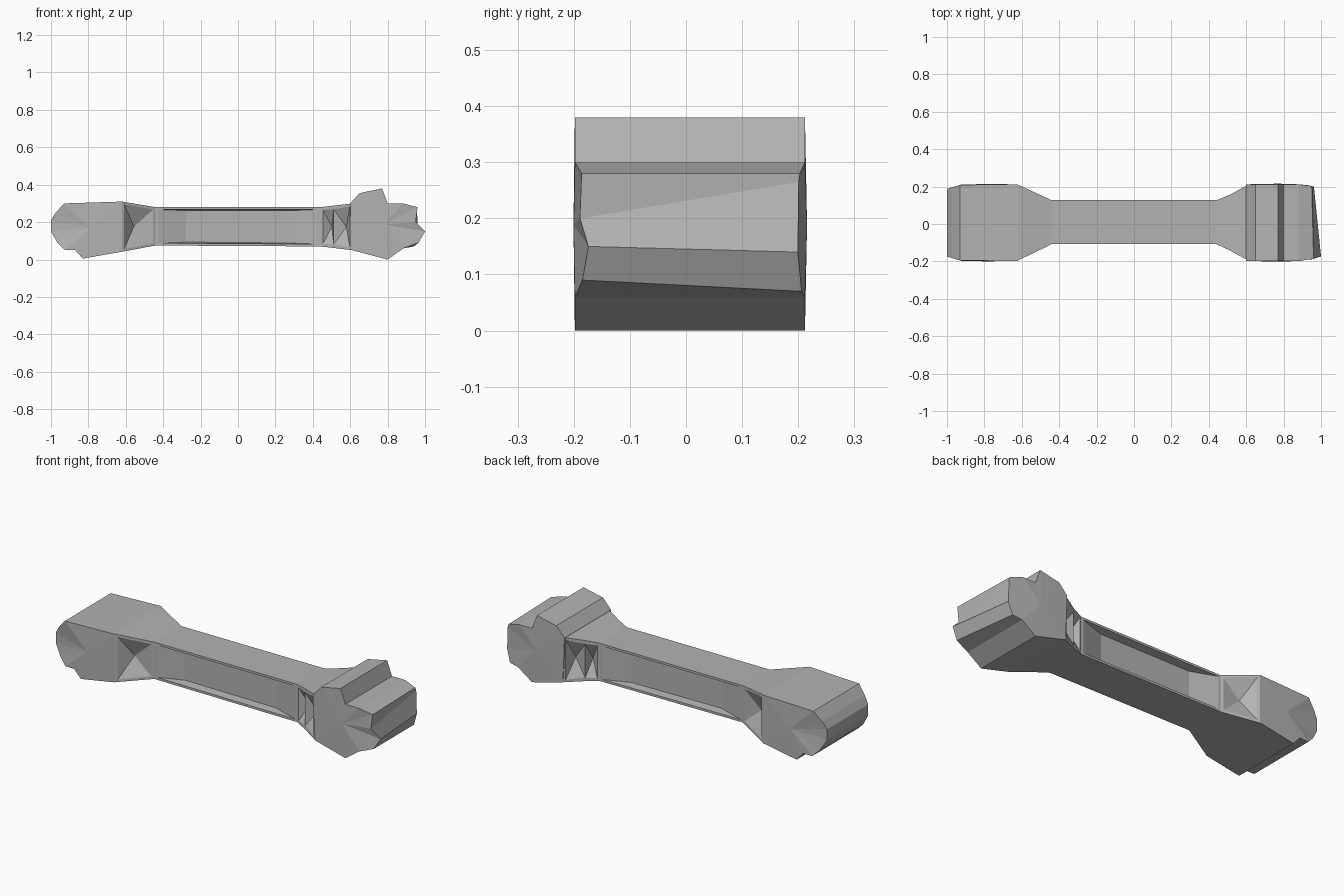
import bpy, bmesh
from mathutils import Vector

cube = bpy.data.objects.get("Cube")
if cube:
    bpy.data.objects.remove(cube, do_unlink=True)

GREY = (0.45, 0.45, 0.45, 1)
metal = bpy.data.materials.new("plain_grey")
metal.use_nodes = True
metal.diffuse_color = GREY
metal.node_tree.nodes["Principled BSDF"].inputs["Base Color"].default_value = GREY


def finish(bm, name):
    bmesh.ops.recalc_face_normals(bm, faces=bm.faces)
    mesh = bpy.data.meshes.new(name)
    bm.to_mesh(mesh)
    bm.free()
    mesh.materials.append(metal)
    obj = bpy.data.objects.new(name, mesh)
    bpy.context.collection.objects.link(obj)
    return obj


def side_y(x, front):
    """Side surface of a head, drawn in towards the outer end."""
    taper = max(0, abs(x) - 0.92) * 0.3
    return -0.198 + taper if front else 0.212 - taper


def head(name, front_profile, back_profile):
    """Skin a front outline to a back outline and crown both sides."""
    bm = bmesh.new()
    front = [bm.verts.new((x, side_y(x, True), z)) for x, z in front_profile]
    back = [bm.verts.new((x, side_y(x, False), z)) for x, z in back_profile]
    for i in range(len(front)):
        j = (i + 1) % len(front)
        bm.faces.new((front[i], front[j], back[j], back[i]))
    caps = [bm.faces.new(front), bm.faces.new(back)]
    bmesh.ops.recalc_face_normals(bm, faces=bm.faces)
    bmesh.ops.poke(bm, faces=caps, offset=0.006)
    return finish(bm, name)


# Rounded head on the low end
low = [(-0.62, 0.31), (-0.93, 0.30), (-0.975, 0.25), (-1, 0.21), (-1, 0.15),
       (-0.965, 0.09), (-0.925, 0.05), (-0.87, 0.05), (-0.83, 0.005), (-0.62, 0.042)]
head("rounded_head", low, low)

# Stepped head with a raised ridge and a slanted outer end
ridge = [(0.61, 0.05), (0.60, 0.30), (0.65, 0.355), (0.77, 0.38), (0.80, 0.30), (0.88, 0.30)]
head("stepped_head",
     ridge + [(0.96, 0.28), (0.95, 0.20), (1.0, 0.15), (0.965, 0.09), (0.885, 0.06), (0.80, 0)],
     ridge + [(0.95, 0.28), (0.957, 0.265), (0.962, 0.14), (0.94, 0.07), (0.885, 0.06), (0.80, 0)])

# Shaft flaring out into both heads: x, front, back, bottom, top
sections = [(-0.62, -0.195, 0.21, 0.042, 0.31), (-0.44, -0.108, 0.127, 0.075, 0.28),
            (0.44, -0.108, 0.127, 0.07, 0.28), (0.51, -0.14, 0.155, 0.062, 0.288),
            (0.61, -0.195, 0.21, 0.05, 0.30)]
bm = bmesh.new()
rings = []
for x, y0, y1, z0, z1 in sections:
    rings.append([bm.verts.new((x, y, z)) for y, z in ((y0, z0), (y0, z1), (y1, z1), (y1, z0))])
panels, pits = [], []
for a, b in zip(rings, rings[1:]):
    for i in range(4):
        j = (i + 1) % 4
        face = bm.faces.new((a[i], a[j], b[j], b[i]))
        if i in (0, 2):
            (panels if b[0].co.x - a[0].co.x > 0.5 else pits).append(face)
bm.faces.new(rings[0])
bm.faces.new(rings[-1])
bmesh.ops.recalc_face_normals(bm, faces=bm.faces)

# Long recessed panel with sloping ends on each side of the shaft
bmesh.ops.inset_individual(bm, faces=panels, thickness=0.018)
for face in panels:
    bmesh.ops.inset_individual(bm, faces=[face], thickness=0.008, depth=-0.045)
    for v in face.verts:
        v.co.x *= 0.66

# Pits in the flared sides
bmesh.ops.inset_region(bm, faces=pits, thickness=0.02)
bmesh.ops.poke(bm, faces=pits, offset=-0.045)
finish(bm, "shaft")
